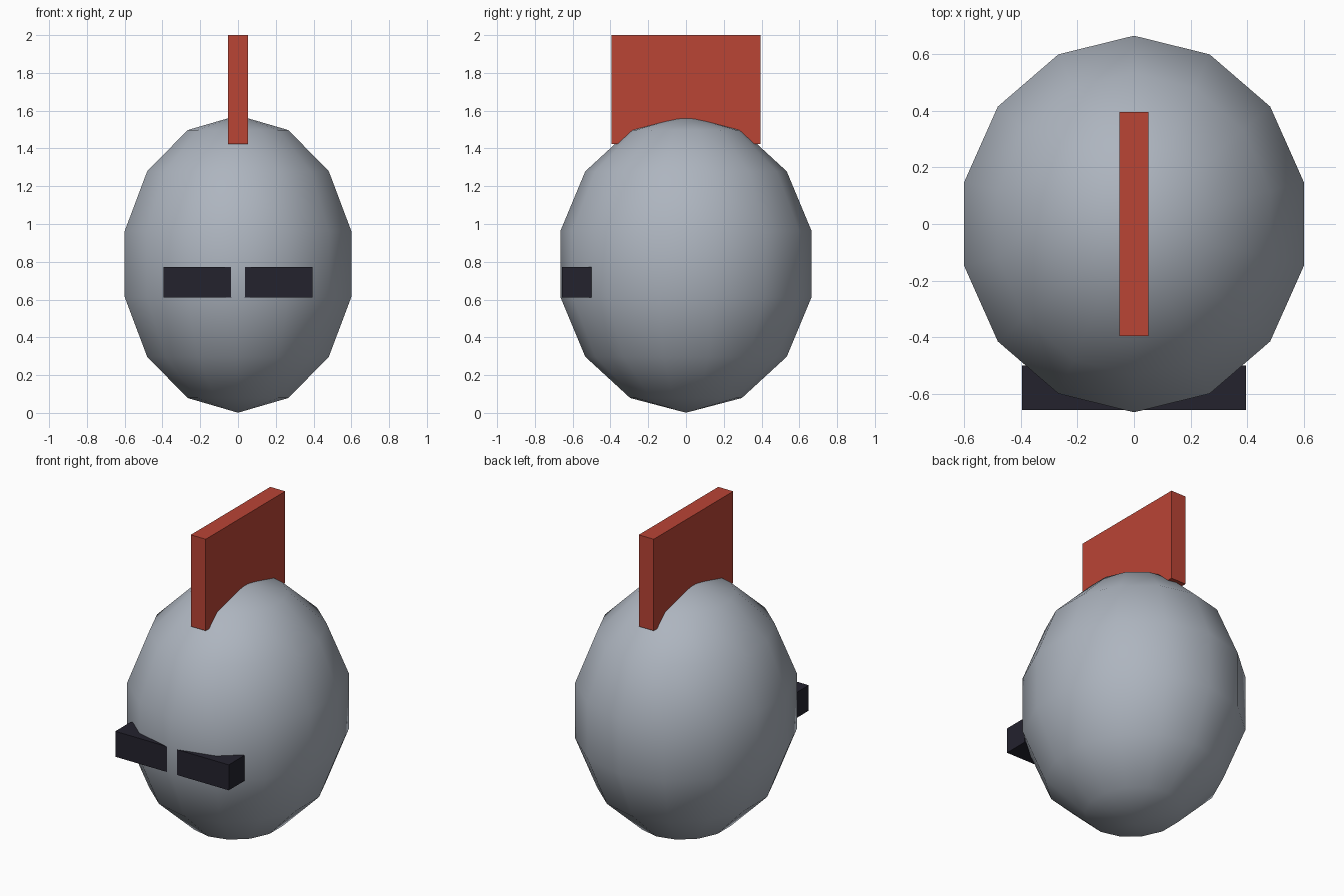
import bpy
from math import radians

cube = bpy.data.objects.get("Cube")
if cube:
    bpy.data.objects.remove(cube, do_unlink=True)


def make_material(name, rgb):
    mat = bpy.data.materials.new(name)
    mat.use_nodes = True
    mat.diffuse_color = (*rgb, 1)
    mat.node_tree.nodes["Principled BSDF"].inputs["Base Color"].default_value = (*rgb, 1)
    return mat


def finish(name, scale, mat):
    obj = bpy.context.object
    obj.name = name
    obj.data.name = name
    obj.scale = scale
    bpy.ops.object.transform_apply(location=False, rotation=False, scale=True)
    obj.data.materials.append(mat)
    return obj


def add_box(name, centre, size, mat):
    bpy.ops.mesh.primitive_cube_add(size=1, location=centre)
    return finish(name, size, mat)


steel = make_material("steel grey", (0.42, 0.46, 0.52))
red = make_material("crest red", (0.49, 0.058, 0.036))
dark = make_material("visor black", (0.017, 0.016, 0.027))

# Egg-shaped helmet, coarse but smooth shaded
bpy.ops.mesh.primitive_uv_sphere_add(segments=14, ring_count=7, radius=1, location=(0, 0, 0.788))
finish("helmet", (0.631, 0.682, 0.787), steel)
bpy.ops.object.shade_smooth()

# Upright crest sunk into the crown
add_box("crest", (0, 0, 1.712), (0.104, 0.79, 0.576), red)

# Visor bar; the front ridge of the helmet pokes through its middle
add_box("visor", (0, -0.578, 0.692), (0.79, 0.156, 0.16), dark)
